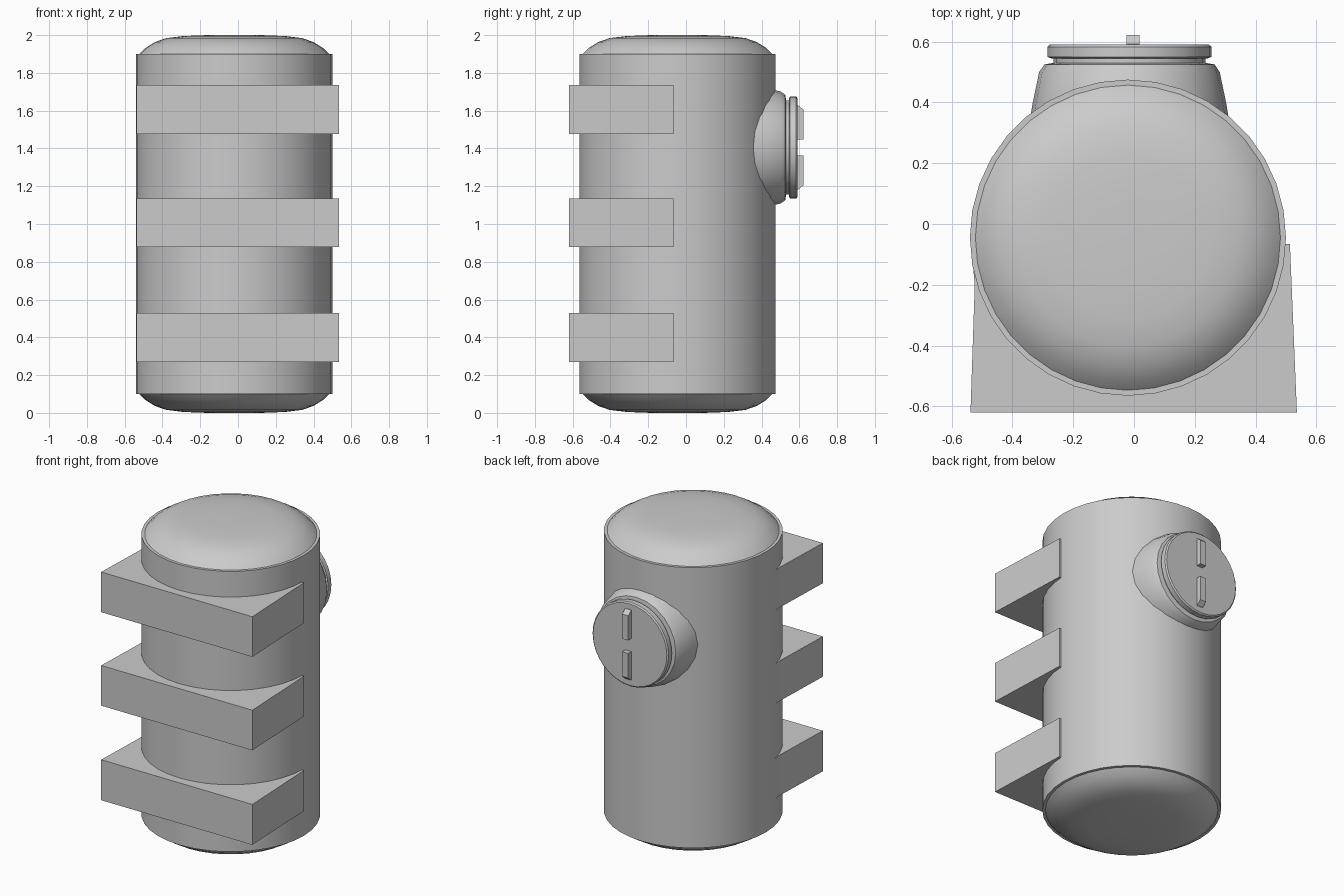
import bpy, bmesh
from math import sin, cos, pi, radians, asin

if "Cube" in bpy.data.objects:
    bpy.data.objects.remove(bpy.data.objects["Cube"])

CX, CY, R = -0.02, -0.045, 0.52      # tank axis and radius
PX, PZ = -0.015, 1.405               # filler port axis


def make(name, bm, smooth=None):
    bmesh.ops.recalc_face_normals(bm, faces=bm.faces)
    me = bpy.data.meshes.new(name)
    bm.to_mesh(me)
    bm.free()
    ob = bpy.data.objects.new(name, me)
    bpy.context.collection.objects.link(ob)
    if smooth:
        bpy.ops.object.select_all(action='DESELECT')
        ob.select_set(True)
        bpy.context.view_layer.objects.active = ob
        bpy.ops.object.shade_smooth_by_angle(angle=radians(smooth))
    return ob


def lathe(name, profile, place, n, smooth=35):
    """Spin (radius, height) points; place() maps radial a, b and height."""
    bm = bmesh.new()
    rings = [[bm.verts.new(place(r * cos(2 * pi * i / n), r * sin(2 * pi * i / n), h))
              for i in range(n)] for r, h in profile]
    for lo, hi in zip(rings, rings[1:]):
        for i in range(n):
            j = (i + 1) % n
            bm.faces.new((lo[i], lo[j], hi[j], hi[i]))
    for cap in (rings[0], rings[-1]):
        bm.faces.new(cap)
    return make(name, bm, smooth)


def prism(name, outline, place, lo, hi):
    bm = bmesh.new()
    a = [bm.verts.new(place(u, v, lo)) for u, v in outline]
    b = [bm.verts.new(place(u, v, hi)) for u, v in outline]
    bm.faces.new(a)
    bm.faces.new(b)
    for i in range(len(a)):
        j = (i + 1) % len(a)
        bm.faces.new((a[i], a[j], b[j], b[i]))
    return make(name, bm)


def upright(a, b, h):
    return (CX + a, CY + b, h)


def backward(a, b, h):
    return (PX + a, h, PZ + b)


# Tank: shell with a small lip and domed ends
dome = [(0.14, 2.0), (0.27, 1.995), (0.36, 1.984), (0.42, 1.963), (0.47, 1.932), (0.502, 1.9)]
half = dome + [(R, 1.9)]
lathe("tank", half + [(r, 2 - z) for r, z in reversed(half)], upright, 36, 40)

# Saddle brackets hugging the front half of the tank
r_in = R - 0.003
a0 = asin((-0.065 - CY) / r_in)
arc = []
for i in range(25):
    t = a0 + (-pi - 2 * a0) * i / 24
    arc.append((CX + r_in * cos(t), CY + r_in * sin(t)))
saddle = [(-0.538, -0.62), (0.536, -0.62), (0.513, -0.065)] + arc + [(-0.524, -0.2)]
for name, lo, hi in (("lower", 0.27, 0.53), ("middle", 0.877, 1.135), ("upper", 1.477, 1.735)):
    prism(name + "_bracket", saddle, lambda u, v, h: (u, v, h), lo, hi)

# Filler port: tapered collar, neck and lid on the back
lathe("port_collar", [(0.328, 0.34), (0.318, 0.40), (0.297, 0.50), (0.28, 0.525), (0.25, 0.53)],
      backward, 24, 30)
lathe("port_neck", [(0.25, 0.51), (0.25, 0.555)], backward, 24, 30)
lathe("port_lid", [(0.255, 0.544), (0.27, 0.55), (0.27, 0.583), (0.262, 0.59)], backward, 32, 30)

# Two grip tabs on the lid, with bevelled outer ends
for name, s in (("upper_grip", 1), ("lower_grip", -1)):
    tab = [(0.58, PZ + s * 0.042), (0.622, PZ + s * 0.042), (0.622, PZ + s * 0.20),
           (0.592, PZ + s * 0.225), (0.58, PZ + s * 0.225)]
    prism(name, tab, lambda u, v, h: (h, u, v), -0.025, 0.018)
